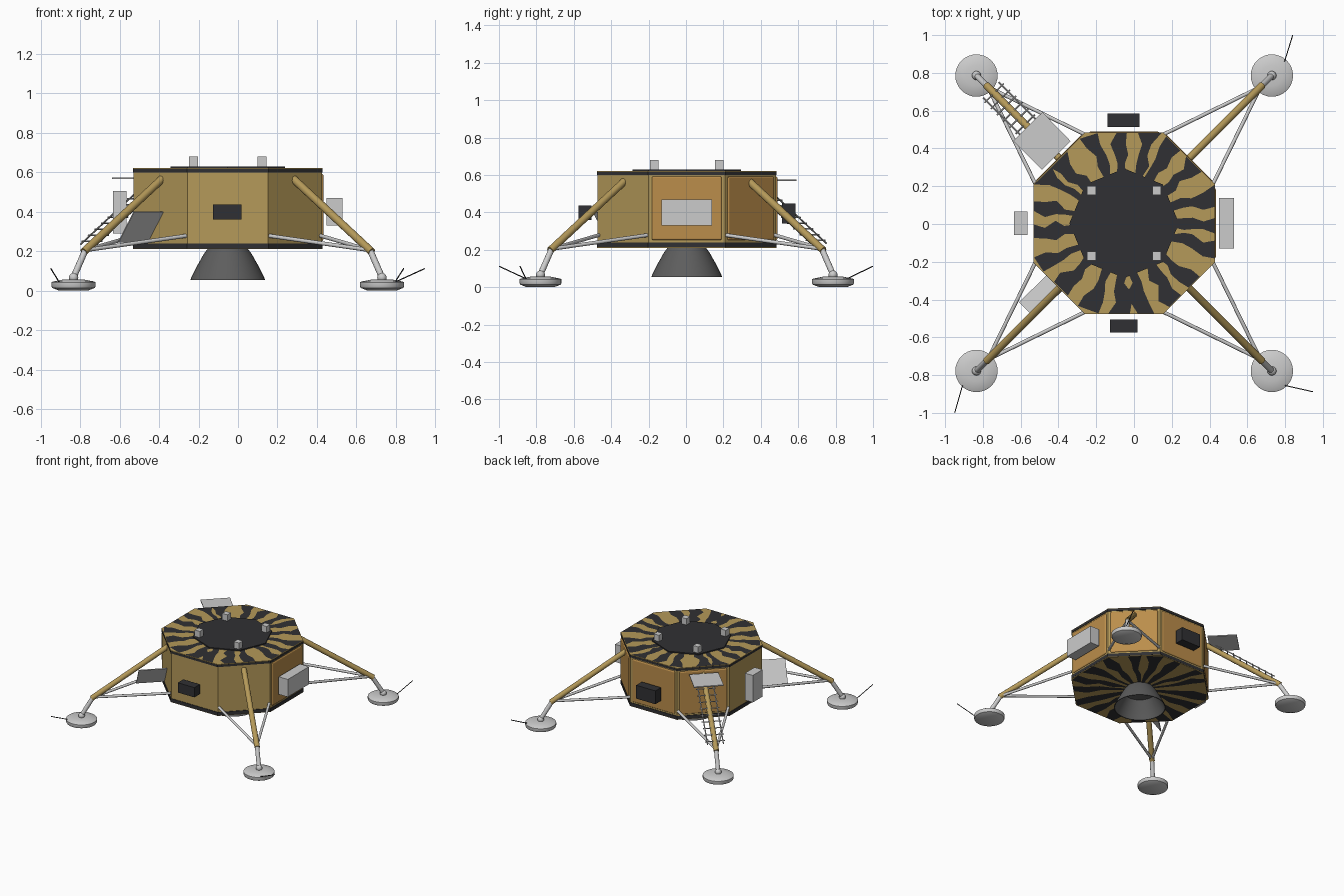
import bpy, bmesh, math, random
from mathutils import Vector, Matrix

if "Cube" in bpy.data.objects:
    bpy.data.objects.remove(bpy.data.objects["Cube"])

random.seed(4)
CX, CY = -0.052, 0.004          # centre of the octagonal body
AP, HW = 0.481, 0.207           # apothem and half width of the square-on faces


def material(name, r, g, b):
    m = bpy.data.materials.new(name)
    m.diffuse_color = (r, g, b, 1)
    m.use_nodes = True
    m.node_tree.nodes["Principled BSDF"].inputs["Base Color"].default_value = m.diffuse_color
    return m


GOLD = material("gold_foil", 0.46, 0.32, 0.10)
AMBER = material("amber_foil", 0.50, 0.27, 0.07)
DARK = material("dark_foil", 0.03, 0.03, 0.033)
BELL = material("bell_grey", 0.11, 0.11, 0.11)


def finish(name, bm, mat=None, smooth=False, normals=True):
    if normals:
        bmesh.ops.recalc_face_normals(bm, faces=bm.faces[:])
    me = bpy.data.meshes.new(name)
    bm.to_mesh(me)
    bm.free()
    ob = bpy.data.objects.new(name, me)
    bpy.context.collection.objects.link(ob)
    if mat:
        me.materials.append(mat)
    if smooth:
        bpy.ops.object.select_all(action='DESELECT')
        ob.select_set(True)
        bpy.context.view_layer.objects.active = ob
        bpy.ops.object.shade_smooth_by_angle(angle=math.radians(35))
    return ob


def prism(name, pts, z0, z1, mat=None):
    bm = bmesh.new()
    f = bm.faces.new([bm.verts.new((x, y, z0)) for x, y in pts])
    top = bmesh.ops.extrude_face_region(bm, geom=[f])["geom"]
    bmesh.ops.translate(bm, vec=(0, 0, z1 - z0),
                        verts=[v for v in top if isinstance(v, bmesh.types.BMVert)])
    return finish(name, bm, mat)


def box(name, lo, hi, mat=None):
    return prism(name, [(lo[0], lo[1]), (hi[0], lo[1]), (hi[0], hi[1]), (lo[0], hi[1])],
                 lo[2], hi[2], mat)


def rod(name, a, b, r, mat=None, sides=12):
    a, b = Vector(a), Vector(b)
    d = b - a
    bm = bmesh.new()
    m = Matrix.Translation((a + b) / 2) @ d.to_track_quat('Z', 'Y').to_matrix().to_4x4()
    bmesh.ops.create_cone(bm, cap_ends=True, segments=sides, radius1=r, radius2=r,
                          depth=d.length, matrix=m)
    return finish(name, bm, mat, True)


def lathe(name, profile, cx, cy, mat=None, steps=32):
    bm = bmesh.new()
    vs = [bm.verts.new((cx + r, cy, z)) for r, z in profile]
    es = [bm.edges.new(p) for p in zip(vs, vs[1:])]
    bmesh.ops.spin(bm, geom=vs + es, cent=(cx, cy, 0), axis=(0, 0, 1),
                   angle=2 * math.pi, steps=steps, use_duplicate=False)
    bmesh.ops.remove_doubles(bm, verts=bm.verts[:], dist=1e-5)
    return finish(name, bm, mat, True)


def slab(name, corners, thick, mat=None):
    c = [Vector(p) for p in corners]
    n = (c[1] - c[0]).cross(c[2] - c[0]).normalized() * thick
    bm = bmesh.new()
    f = bm.faces.new([bm.verts.new(p - n / 2) for p in c])
    g = bmesh.ops.extrude_face_region(bm, geom=[f])["geom"]
    bmesh.ops.translate(bm, vec=n, verts=[v for v in g if isinstance(v, bmesh.types.BMVert)])
    return finish(name, bm, mat)


def octagon(ap, hw):
    p = [(ap, -hw), (ap, hw), (hw, ap), (-hw, ap), (-ap, hw), (-ap, -hw), (-hw, -ap), (hw, -ap)]
    return [(CX + x, CY + y) for x, y in p]


# Body: gold core, dark rims, gold decks
prism("body", octagon(AP - 0.004, HW - 0.002), 0.235, 0.603, GOLD)
prism("upper_rim", octagon(AP, HW), 0.600, 0.617, DARK)
prism("lower_rim", octagon(AP, HW), 0.215, 0.240, DARK)
prism("top_deck", octagon(AP - 0.001, HW), 0.615, 0.621, GOLD)
prism("bottom_deck", octagon(AP - 0.001, HW), 0.211, 0.217, GOLD)


def reach(a):
    chamfer = (AP + HW) / math.sqrt(2)
    c, s = abs(math.cos(a)), abs(math.sin(a))
    return min(AP / max(c, s), chamfer / ((c + s) / math.sqrt(2))) - 0.004


# Jagged dark patches radiating over both decks
def patches(name, z, r_in, count):
    bm = bmesh.new()
    for k in range(count):
        a = 2 * math.pi * (k + random.uniform(-0.2, 0.2)) / count
        w = math.pi / count
        sides = []
        for s in (-1, 1):
            side = []
            for t in (0, 0.3, 0.5, 0.75, 1):
                b = a + s * w * random.uniform(0.2, 0.85)
                r = r_in + (reach(b) - r_in) * t
                side.append((CX + r * math.cos(b), CY + r * math.sin(b), z))
            sides.append(side)
        for i in range(4):
            q = [sides[0][i], sides[0][i + 1], sides[1][i + 1], sides[1][i]]
            f = bm.faces.new([bm.verts.new(p) for p in q])
            f.normal_update()
            if f.normal.z * (z - 0.4) < 0:
                f.normal_flip()
    finish(name, bm, DARK, normals=False)


patches("top_patches", 0.6225, 0.25, 19)
patches("bottom_patches", 0.2095, 0.10, 17)

# Raised centre plate and its four mounting blocks
prism("top_plate", [(CX + 0.29 * math.cos(k * math.pi / 4), CY + 0.29 * math.sin(k * math.pi / 4))
                    for k in range(8)], 0.618, 0.630, DARK)
for sx in (-1, 1):
    for sy in (-1, 1):
        x, y = CX + sx * 0.173, CY + sy * 0.173
        box("mounting_block", (x - 0.023, y - 0.023, 0.628), (x + 0.023, y + 0.023, 0.680))

# Padded foil panels on the right, back and two rear corner faces
for ang, dist, half in ((0, AP, 0.187), (45, (AP + HW) / math.sqrt(2), 0.175),
                        (90, AP, 0.187), (135, (AP + HW) / math.sqrt(2), 0.175)):
    ob = box("foil_panel", (dist - 0.02, -half, 0.252), (dist + 0.004, half, 0.592), AMBER)
    ob.data.transform(Matrix.Translation((CX, CY, 0)) @ Matrix.Rotation(math.radians(ang), 4, 'Z'))
    bev = ob.modifiers.new("soft_edges", 'BEVEL')
    bev.width, bev.segments = 0.009, 3

# Engine bell, an open shell
lathe("engine_bell", [(0.100, 0.215), (0.122, 0.185), (0.153, 0.130), (0.176, 0.085), (0.190, 0.055),
                      (0.184, 0.055), (0.170, 0.085), (0.147, 0.130), (0.114, 0.185), (0, 0.205)],
      CX, CY, BELL, 40)

# Equipment boxes
box("right_box", (0.450, -0.130, 0.330), (0.530, 0.138, 0.470))
box("left_box", (-0.635, -0.057, 0.290), (-0.565, 0.065, 0.505))
box("front_box", (-0.128, -0.575, 0.360), (0.018, -0.506, 0.438), DARK)
box("back_box", (-0.140, 0.514, 0.342), (0.030, 0.585, 0.448), DARK)

# Four legs
for sx in (-1, 1):
    for sy in (-1, 1):
        def at(ox, oy, z):
            return (CX + sx * ox, CY + sy * oy, z)
        fx, fy, _ = at(0.782, 0.782, 0)
        rod("main_strut", at(0.335, 0.335, 0.565), at(0.730, 0.730, 0.197), 0.020, GOLD, 16)
        rod("lower_strut", at(0.722, 0.722, 0.205), at(0.782, 0.782, 0.068), 0.016, None, 16)
        for ox, oy in ((0.212, 0.472), (0.472, 0.212)):
            rod("side_strut", at(ox, oy, 0.278), at(0.722, 0.722, 0.205), 0.010)
        lathe("foot_pad", [(0, 0), (0.075, 0.001), (0.108, 0.014), (0.112, 0.022), (0.112, 0.042),
                           (0.106, 0.046), (0.055, 0.056), (0, 0.058)], fx, fy)
        bm = bmesh.new()
        bmesh.ops.create_uvsphere(bm, u_segments=16, v_segments=10, radius=0.024,
                                  matrix=Matrix.Translation((fx, fy, 0.066)))
        finish("ankle_ball", bm, None, True)

# Contact probes on three feet
for a, b in (((0.797, 0.860), (0.840, 0.999)), ((-0.908, -0.855), (-0.949, -0.999)),
             ((0.800, -0.855), (0.947, -0.888))):
    rod("contact_probe", (*a, 0.045), (*b, 0.112), 0.003, DARK, 6)

# Ladder lying along the back left leg, with a porch above
def ladder_point(d, s):
    z = 0.565 - (d - 0.335) * 0.932 + 0.015
    return (CX - d + s * 0.041, CY + d + s * 0.041, z)


for s in (-1, 1):
    rod("ladder_rail", ladder_point(0.40, s), ladder_point(0.705, s), 0.0045, None, 8)
for k in range(9):
    d = 0.425 + k * 0.033
    rod("ladder_rung", ladder_point(d, -1.25), ladder_point(d, 1.25), 0.004, None, 8)
slab("porch", [(-0.485, 0.592, 0.571), (-0.640, 0.440, 0.571),
               (-0.487, 0.288, 0.571), (-0.335, 0.438, 0.571)], 0.008)

# Tilted deflector plate beneath the front left leg
slab("deflector_plate", [(-0.607, -0.415, 0.246), (-0.449, -0.262, 0.246),
                         (-0.372, -0.343, 0.400), (-0.528, -0.495, 0.400)], 0.006)
